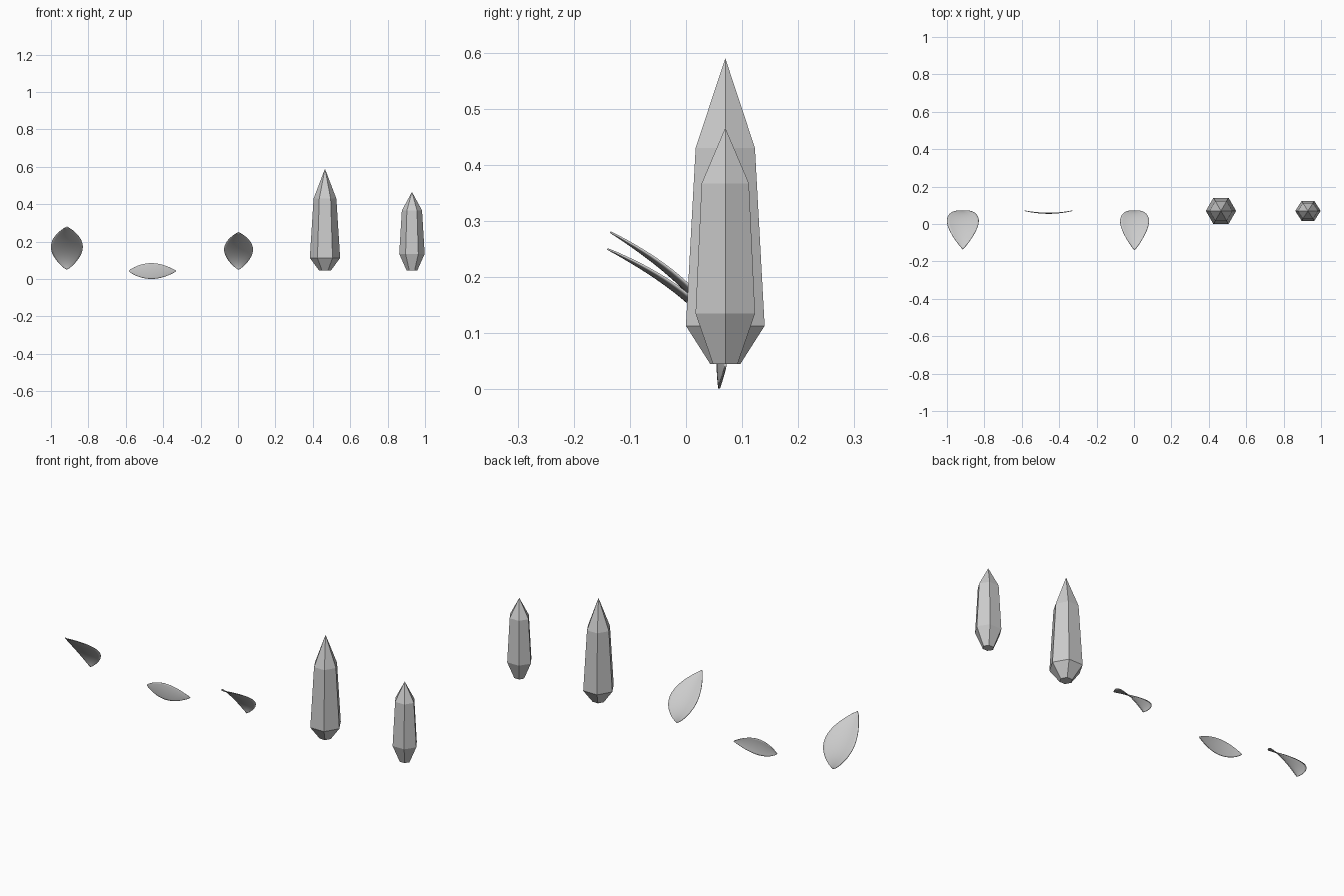
import bpy, bmesh, math
from mathutils import Vector

if "Cube" in bpy.data.objects:
    bpy.data.objects.remove(bpy.data.objects["Cube"])


def mesh_object(name, verts, faces):
    mesh = bpy.data.meshes.new(name)
    mesh.from_pydata(verts, [], faces)
    bm = bmesh.new()
    bm.from_mesh(mesh)
    bmesh.ops.remove_doubles(bm, verts=bm.verts, dist=1e-5)
    bmesh.ops.recalc_face_normals(bm, faces=bm.faces)
    bm.to_mesh(mesh)
    bm.free()
    obj = bpy.data.objects.new(name, mesh)
    bpy.context.collection.objects.link(obj)
    return obj


def crystal(name, x, rings, apex, squash=1.0):
    # Six-sided shaft from (radius, height) rings, closed by a point
    verts, faces = [], []
    for r, z in rings:
        for i in range(6):
            a = i * math.pi / 3
            verts.append((x + r * math.cos(a), 0.07 + r * squash * math.sin(a), z))
    verts.append((x, 0.07, apex))
    for k in range(len(rings) - 1):
        for i in range(6):
            j = (i + 1) % 6
            faces.append((k * 6 + i, k * 6 + j, k * 6 + 6 + j, k * 6 + 6 + i))
    top = (len(rings) - 1) * 6
    faces += [(top + i, top + (i + 1) % 6, len(verts) - 1) for i in range(6)]
    faces.append(tuple(range(5, -1, -1)))
    return mesh_object(name, verts, faces)


def blade(name, point, rows=24, cols=12, thickness=0.003):
    # Thin curved sheet; point(t, v) with t along it and v from -1 to 1 across
    verts = [point(i / rows, 2 * j / cols - 1)
             for i in range(rows + 1) for j in range(cols + 1)]
    n = cols + 1
    faces = [(i * n + j, i * n + j + 1, (i + 1) * n + j + 1, (i + 1) * n + j)
             for i in range(rows) for j in range(cols)]
    obj = mesh_object(name, verts, faces)
    shell = obj.modifiers.new("thickness", 'SOLIDIFY')
    shell.thickness = thickness
    shell.offset = 0
    bpy.ops.object.select_all(action='DESELECT')
    obj.select_set(True)
    bpy.context.view_layer.objects.active = obj
    bpy.ops.object.shade_smooth_by_angle(angle=math.radians(40))
    return obj


def petal(name, x, half, z0, z1, reach):
    # Petal rising and bending forward, with its rim cupped up and back
    def point(t, v):
        w = max(0.0, math.sin(math.pi * t)) ** 0.85
        normal = Vector((0, z1 - z0, reach * 1.75 * t ** 0.75)).normalized()
        base = Vector((x + half * w * v, 0.07 - reach * t ** 1.75,
                       z0 + (z1 - z0) * t))
        return base + normal * 0.012 * w * v * v
    return blade(name, point)


# Curved petals
petal("large_petal", -0.915, 0.085, 0.05, 0.28, 0.205)
petal("small_petal", 0.003, 0.077, 0.05, 0.25, 0.21)


# Slim leaf lying sideways, ends curling back
def leaf_point(t, v):
    w = max(0.0, math.sin(math.pi * t ** 0.93)) ** 0.85
    u = 2 * t - 1
    return Vector((-0.457 + 0.128 * u, 0.056 + 0.015 * u * u + 0.003 * w * v * v,
                   0.043 + 0.042 * w * v))


blade("slim_leaf", leaf_point)

# Crystals
crystal("large_crystal", 0.465, [(0.031, 0.045), (0.081, 0.113), (0.061, 0.43)], 0.59)
crystal("small_crystal", 0.93, [(0.028, 0.045), (0.068, 0.135), (0.054, 0.367)], 0.466, 0.9)
